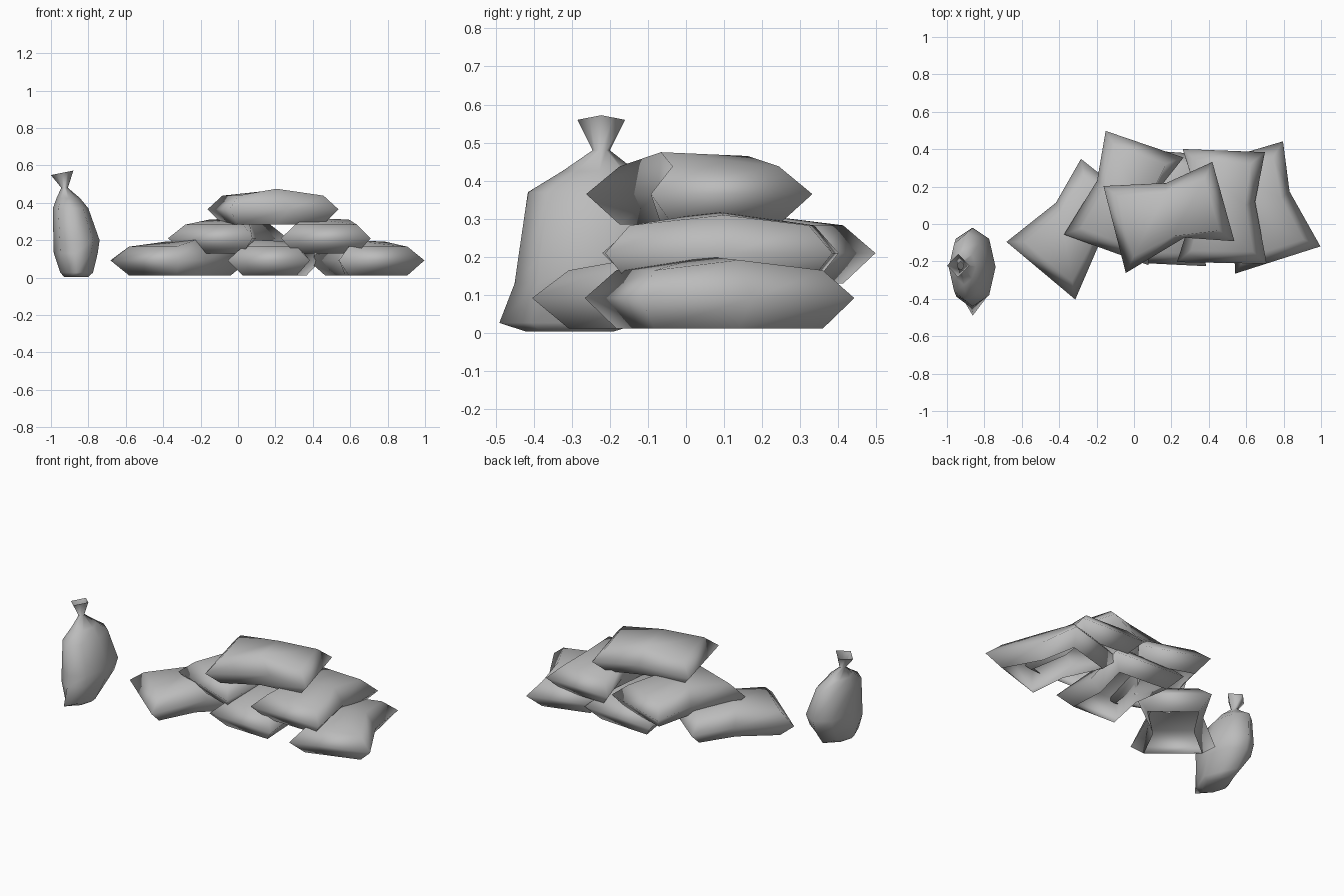
import bpy
import math
from mathutils import Matrix, Vector

cube = bpy.data.objects.get("Cube")
if cube:
    bpy.data.objects.remove(cube)

# Plain grey cloth
cloth = bpy.data.materials.new("grey cloth")
cloth.use_nodes = True
GREY = (0.5, 0.5, 0.5, 1)
cloth.diffuse_color = GREY
cloth.node_tree.nodes["Principled BSDF"].inputs["Base Color"].default_value = GREY


def make_object(name, verts, faces):
    mesh = bpy.data.meshes.new(name)
    mesh.from_pydata(verts, [], faces)
    mesh.materials.append(cloth)
    mesh.shade_smooth()
    obj = bpy.data.objects.new(name, mesh)
    bpy.context.collection.objects.link(obj)
    return obj


def bridge(rings, n):
    """Quads joining consecutive rings of n points."""
    return [(r * n + i, r * n + (i + 1) % n, (r + 1) * n + (i + 1) % n, (r + 1) * n + i)
            for r in range(rings - 1) for i in range(n)]


# Lying sack outline, pinched at the middle of its long sides
SEAM = [(-.30, -.24), (.05, -.135), (.305, -.22), (.296, .22), (.03, .172), (-.30, .24)]
INNER = [(-.237, -.165), (-.01, -.112), (.242, -.145), (.233, .145), (.01, .118), (-.237, .165)]
CROWN = [.073, .11, .073, .073, .1, .073]


def lying_sack(name, x, y, z, angle, flip=1):
    """Sack with an open underside; z is the height of its seam."""
    turn = Matrix.Rotation(math.radians(angle), 3, "Z")
    local = [(u, v, -.08) for u, v in INNER]
    local += [(u, v, 0) for u, v in SEAM]
    local += [(u, v, h) for (u, v), h in zip(INNER, CROWN)]
    verts = [turn @ Vector((u, v * flip, h)) + Vector((x, y, z)) for u, v, h in local]
    faces = bridge(3, 6) + [(12, 13, 16, 17), (13, 14, 15, 16)]
    if flip < 0:
        faces = [f[::-1] for f in faces]
    return make_object(name, verts, faces)


# Pile of sacks, three below, two between, one on top
lying_sack("bottom_sack_right", -.305, -.02, .092, 50)
lying_sack("bottom_sack_middle", .186, .085, .092, -94)
lying_sack("bottom_sack_left", .677, .093, .092, 107.7, -1)
lying_sack("middle_sack_right", -.046, .144, .21, 70)
lying_sack("middle_sack_left", .475, .092, .21, 89, -1)
lying_sack("top_sack", .187, .045, .365, 14.4)

# Standing sack: z, x range, y range, fullness of the diagonals, tilt
LEVELS = [
    (.004, -.93, -.80, -.42, -.19, .65, 0),
    (.027, -.95, -.775, -.49, -.12, .55, 0),
    (.13, -.985, -.75, -.45, -.04, .7, 0),
    (.2, -.987, -.74, -.44, -.02, .72, 0),
    (.37, -.99, -.80, -.415, -.05, .7, 0),
    (.425, -.97, -.845, -.325, -.13, .65, 0),
    (.48, -.945, -.91, -.245, -.2, .6, 0),
    (.56, -1, -.88, -.285, -.16, .5, .012),
]
verts = []
for z, x0, x1, y0, y1, full, tilt in LEVELS:
    for i in range(8):
        a = math.tau * i / 8
        k = full / math.cos(math.pi / 4) if i % 2 else 1
        c, s = k * math.cos(a), k * math.sin(a)
        verts.append(((x0 + x1) / 2 + c * (x1 - x0) / 2,
                      (y0 + y1) / 2 + s * (y1 - y0) / 2, z + tilt * c))
# The base is closed and the gathered mouth is open
make_object("standing_sack", verts, bridge(len(LEVELS), 8) + [tuple(range(7, -1, -1))])
